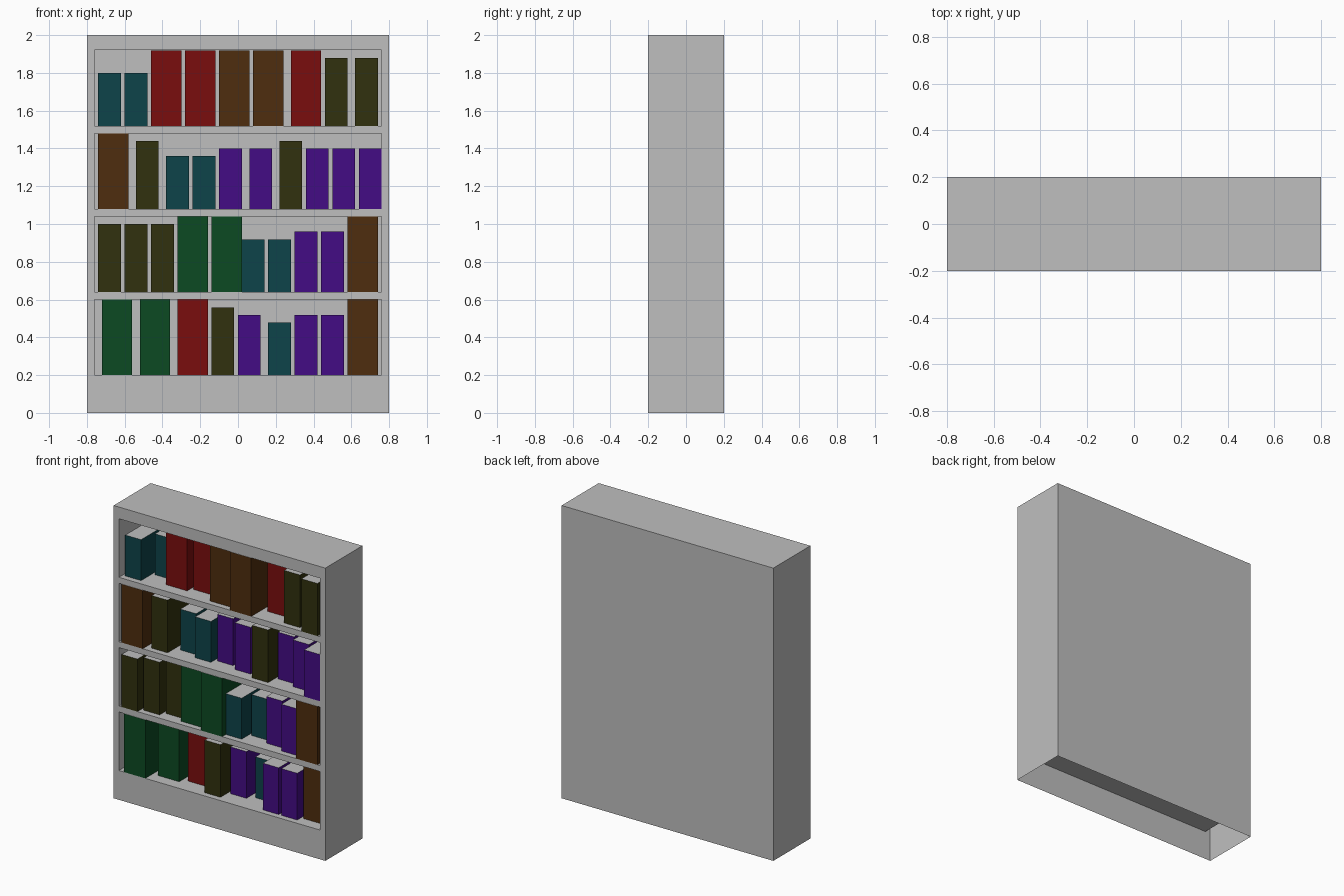
import bpy, bmesh

if "Cube" in bpy.data.objects:
    bpy.data.objects.remove(bpy.data.objects["Cube"])

HALF_W, FRONT, BACK, TOP = 0.8, -0.2, 0.2, 2.0
INNER_W, INNER_BACK = 0.76, 0.16
SHELF_Z, BAY_H = [0.2, 0.64, 1.08, 1.52], 0.4


def material(name, rgb):
    def lin(v):
        v /= 255
        return v / 12.92 if v <= 0.04045 else ((v + 0.055) / 1.055) ** 2.4
    m = bpy.data.materials.new(name)
    m.diffuse_color = (*[lin(c) for c in rgb], 1)
    m.use_nodes = True
    m.node_tree.nodes["Principled BSDF"].inputs["Base Color"].default_value = m.diffuse_color
    return m


grey = material("light_grey", (191, 191, 191))
# book kinds: key -> (name, width, height, material)
KINDS = {
    "R": ("red_book", 0.16, 0.40, material("dark_red", (122, 13, 13))),
    "B": ("brown_book", 0.16, 0.40, material("brown", (79, 45, 14))),
    "G": ("green_book", 0.16, 0.40, material("dark_green", (12, 74, 34))),
    "O": ("olive_book", 0.12, 0.36, material("dark_olive", (49, 49, 14))),
    "P": ("purple_book", 0.12, 0.32, material("purple", (68, 12, 133))),
    "T": ("teal_book", 0.12, 0.28, material("dark_teal", (13, 68, 74))),
}


def finish(bm, name, mats):
    me = bpy.data.meshes.new(name)
    bm.to_mesh(me)
    bm.free()
    for m in mats:
        me.materials.append(m)
    ob = bpy.data.objects.new(name, me)
    bpy.context.collection.objects.link(ob)
    return ob


def box_faces(bm, x0, x1, y0, y1, z0, z1, skip, inward=False):
    """Box without the named sides; normals point outward unless inward."""
    v = [bm.verts.new((x, y, z)) for x in (x0, x1) for y in (y0, y1) for z in (z0, z1)]
    sides = {"left": (0, 1, 3, 2), "right": (4, 6, 7, 5), "front": (0, 4, 5, 1),
             "back": (2, 3, 7, 6), "bottom": (0, 2, 6, 4), "top": (1, 5, 7, 3)}
    made = {}
    for side, idx in sides.items():
        if side not in skip:
            made[side] = bm.faces.new([v[i] for i in (reversed(idx) if inward else idx)])
    return made


# Case: thin hollow shell, open underneath, with four recessed bays
bm = bmesh.new()
box_faces(bm, -HALF_W, HALF_W, FRONT, BACK, 0, TOP, ("front", "bottom"))
xs = [-HALF_W, -INNER_W, INNER_W, HALF_W]
zs = [0] + [z for s in SHELF_Z for z in (s, s + BAY_H)] + [TOP]
for i in range(3):
    for j in range(len(zs) - 1):
        x0, x1, z0, z1 = xs[i], xs[i + 1], zs[j], zs[j + 1]
        if i == 1 and j % 2:
            box_faces(bm, x0, x1, FRONT, INNER_BACK, z0, z1, ("front",), inward=True)
        else:
            bm.faces.new([bm.verts.new(p) for p in ((x0, FRONT, z0), (x1, FRONT, z0),
                                                    (x1, FRONT, z1), (x0, FRONT, z1))])
bmesh.ops.remove_doubles(bm, verts=bm.verts[:], dist=1e-5)
finish(bm, "bookcase_shell", [grey])

# Books per shelf, bottom first: kind, left edge and setback, in hundredths
ROWS = [
    [("G", -72, 0), ("G", -52, 8), ("R", -32, 12), ("O", -14, 4), ("P", 0, 12),
     ("T", 16, 16), ("P", 30, 4), ("P", 44, 4), ("B", 58, 8)],
    [("O", -74, 0), ("O", -60, 4), ("O", -46, 8), ("G", -32, 4), ("G", -14, 0),
     ("T", 2, 4), ("T", 16, 12), ("P", 30, 8), ("P", 44, 4), ("B", 58, 0)],
    [("B", -74, 0), ("O", -54, 4), ("T", -38, 12), ("T", -24, 8), ("P", -10, 12),
     ("P", 6, 8), ("O", 22, 4), ("P", 36, 12), ("P", 50, 8), ("P", 64, 0)],
    [("T", -74, 4), ("T", -60, 16), ("R", -46, 8), ("R", -28, 12), ("B", -10, 4),
     ("B", 8, 0), ("R", 28, 12), ("O", 46, 4), ("O", 62, 0)],
]
for z, row in zip(SHELF_Z, ROWS):
    for kind, left, setback in row:
        name, w, h, cover = KINDS[kind]
        x = left / 100
        bm = bmesh.new()
        # tiny clearance keeps tall and end books off the case walls
        faces = box_faces(bm, x, min(x + w, INNER_W - 0.001), FRONT + setback / 100 - 0.0005,
                          INNER_BACK, z, z + h - 0.001, ("back", "bottom"))
        faces["top"].material_index = 1  # grey page edges
        finish(bm, name, [cover, grey])
